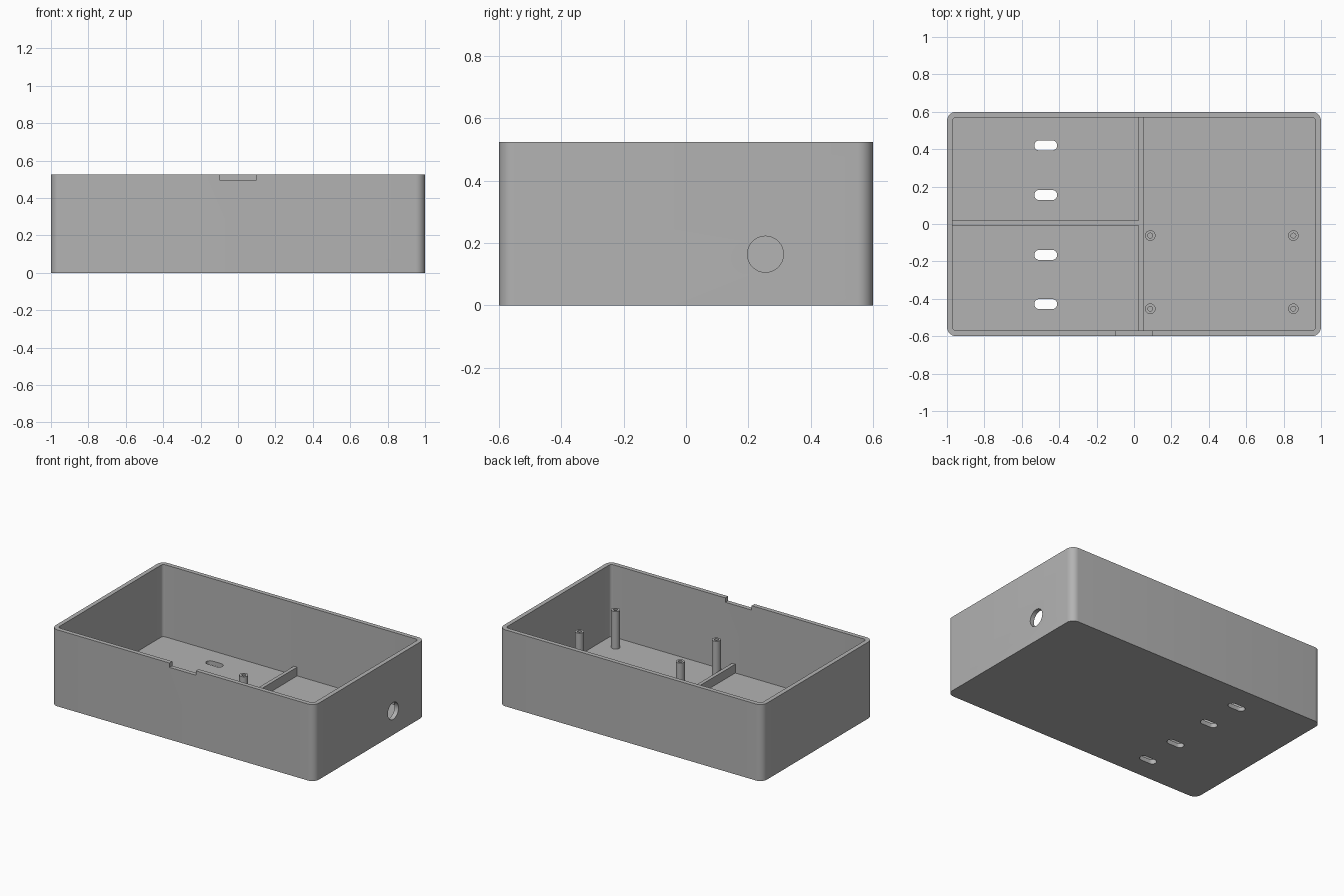
import bpy
import math

if "Cube" in bpy.data.objects:
    bpy.data.objects.remove(bpy.data.objects["Cube"], do_unlink=True)

HEIGHT, WALL, FLOOR = 0.525, 0.03, 0.03

grey = bpy.data.materials.new("plain grey")
grey.use_nodes = True
COLOR = (0.45, 0.45, 0.45, 1)
grey.diffuse_color = COLOR
grey.node_tree.nodes["Principled BSDF"].inputs["Base Color"].default_value = COLOR


def prism(name, cx, cy, hx, hy, radius, z0, z1, steps=8):
    """Upright rounded rectangle between two heights."""
    outline = []
    for k, (sx, sy) in enumerate([(1, 1), (-1, 1), (-1, -1), (1, -1)]):
        for i in range(steps + 1):
            a = (k + i / steps) * math.pi / 2
            outline.append((cx + sx * (hx - radius) + radius * math.cos(a),
                            cy + sy * (hy - radius) + radius * math.sin(a)))
    n = len(outline)
    verts = [(x, y, z) for z in (z0, z1) for x, y in outline]
    faces = [(i, (i + 1) % n, n + (i + 1) % n, n + i) for i in range(n)]
    faces += [tuple(reversed(range(n))), tuple(range(n, 2 * n))]
    mesh = bpy.data.meshes.new(name)
    mesh.from_pydata(verts, [], faces)
    obj = bpy.data.objects.new(name, mesh)
    bpy.context.collection.objects.link(obj)
    mesh.materials.append(grey)
    return obj


def box(name, x0, x1, y0, y1, z0, z1):
    bpy.ops.mesh.primitive_cube_add(
        size=1, location=((x0 + x1) / 2, (y0 + y1) / 2, (z0 + z1) / 2))
    obj = bpy.context.object
    obj.name = name
    obj.scale = (x1 - x0, y1 - y0, z1 - z0)
    bpy.ops.object.transform_apply(location=True, rotation=False, scale=True)
    obj.data.materials.append(grey)
    return obj


def cylinder(name, radius, depth, location, rotation=(0, 0, 0)):
    bpy.ops.mesh.primitive_cylinder_add(
        vertices=32, radius=radius, depth=depth, location=location, rotation=rotation)
    obj = bpy.context.object
    obj.name = name
    obj.data.materials.append(grey)
    return obj


def activate(obj):
    bpy.ops.object.select_all(action="DESELECT")
    obj.select_set(True)
    bpy.context.view_layer.objects.active = obj


def combine(target, tool, operation="DIFFERENCE"):
    """Apply one boolean and discard the tool."""
    activate(target)
    mod = target.modifiers.new("shape", "BOOLEAN")
    mod.operation, mod.solver, mod.object = operation, "EXACT", tool
    bpy.ops.object.modifier_apply(modifier=mod.name)
    bpy.data.objects.remove(tool, do_unlink=True)


def finish(obj):
    activate(obj)
    bpy.ops.object.shade_smooth_by_angle(angle=math.radians(30))


# Open tray with rounded corners
tray = prism("tray", 0, 0, 1, 0.6, 0.05, 0, HEIGHT)
combine(tray, prism("cavity", 0, 0, 1 - WALL, 0.6 - WALL, 0.02, FLOOR, HEIGHT + 0.1))

# Notch in the front rim
combine(tray, box("notch", -0.1, 0.1, -0.7, -0.55, HEIGHT - 0.03, HEIGHT + 0.1))

# Round cable hole in the left wall
combine(tray, cylinder("cable_hole", 0.058, 0.2, (1, 0.255, 0.164), (0, math.pi / 2, 0)))

# Mounting slots through the floor
for y in (0.42, 0.155, -0.165, -0.428):
    combine(tray, prism("slot", -0.472, y, 0.061, 0.027, 0.0269, -0.1, 0.1))
finish(tray)

# Low T-shaped divider on the floor
divider = box("divider", 0.025, 0.05, -0.575, 0.575, FLOOR - 0.005, 0.09)
combine(divider, box("divider_branch", -0.975, 0.035, -0.008, 0.019, FLOOR - 0.005, 0.09), "UNION")
finish(divider)

# Four hollow standoff posts
POST_TOP = 0.288
for x, side in ((0.087, "right"), (0.852, "left")):
    for y, end in ((-0.062, "back"), (-0.453, "front")):
        base = FLOOR - 0.005
        post = cylinder(f"post_{end}_{side}", 0.028, POST_TOP - base,
                        (x, y, (POST_TOP + base) / 2))
        combine(post, cylinder("bore", 0.013, 0.4, (x, y, FLOOR + 0.2)))
        finish(post)
